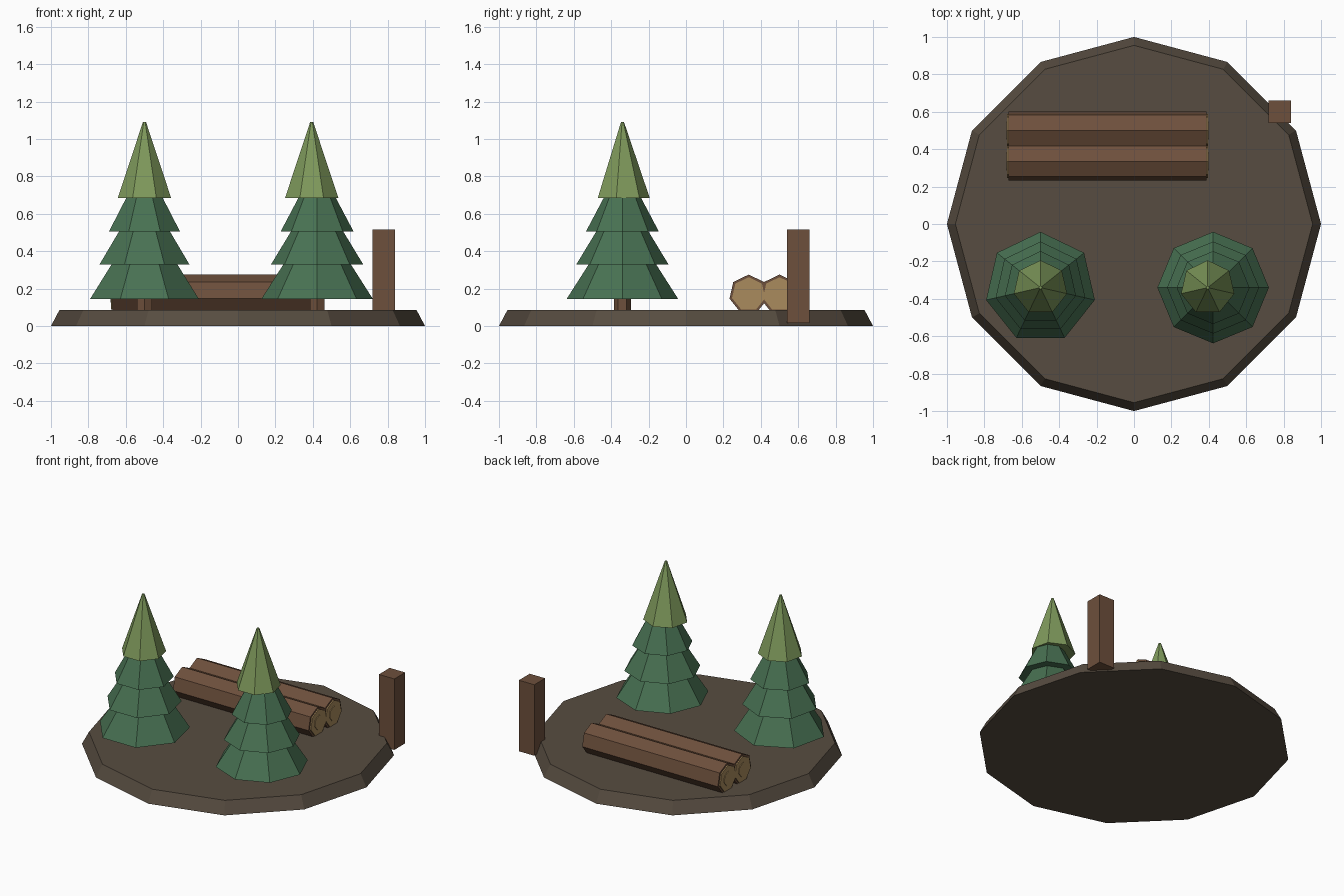
import bpy
from math import pi

old = bpy.data.objects.get("Cube")
if old:
    bpy.data.objects.remove(old, do_unlink=True)


def material(name, rgb):
    m = bpy.data.materials.new(name)
    m.use_nodes = True
    colour = (*rgb, 1)
    m.diffuse_color = colour
    m.node_tree.nodes["Principled BSDF"].inputs["Base Color"].default_value = colour
    return m


earth = material("earth", (0.095, 0.073, 0.052))
bark = material("bark", (0.155, 0.08, 0.045))
cut_wood = material("cut_wood", (0.40, 0.26, 0.11))
dark_green = material("dark_green", (0.065, 0.165, 0.085))
light_green = material("light_green", (0.21, 0.32, 0.105))


def finish(name, mat):
    ob = bpy.context.object
    ob.name = name
    ob.data.materials.append(mat)
    return ob


def cone(name, mat, sides, r1, r2, x, y, z1, z2, turn=0):
    """Upright faceted cone or frustum; turn 0 puts a corner towards +y."""
    bpy.ops.mesh.primitive_cone_add(vertices=sides, radius1=r1, radius2=r2, depth=z2 - z1,
                                    location=(x, y, (z1 + z2) / 2), rotation=(0, 0, turn))
    return finish(name, mat)


def bar(name, mat, radius, x1, x2, y, z):
    """Seven-sided bar along x with a corner on top."""
    bpy.ops.mesh.primitive_cylinder_add(vertices=7, radius=radius, depth=x2 - x1,
                                        location=((x1 + x2) / 2, y, z),
                                        rotation=(pi / 2, 0, pi / 2))
    return finish(name, mat)


# Ground slab
cone("ground", earth, 12, 1, 0.955, 0, 0, 0, 0.085)

# Trees: trunk, three skirts and a pale tip
TIERS = [(0.298, 0.18, 0.145, 0.33), (0.246, 0.14, 0.33, 0.505), (0.195, 0.10, 0.505, 0.685)]
for side, x, tip_x, sides in (("right", -0.5, -0.5, 7), ("left", 0.423, 0.394, 8)):
    cone(f"{side}_trunk", bark, 6, 0.045, 0.045, x, -0.34, 0.002, 0.16)
    for i, (r1, r2, z1, z2) in enumerate(TIERS):
        cone(f"{side}_branches_{i + 1}", dark_green, sides, r1, r2, x, -0.34, z1, z2)
    cone(f"{side}_tree_tip", light_green, 7, 0.146, 0.008, tip_x, -0.34, 0.685, 1.092)

# Pair of logs with pale stepped ends
for name, y in (("front", 0.335), ("back", 0.5)):
    bar(f"{name}_log", bark, 0.105, -0.67, 0.387, y, 0.17)
    bar(f"{name}_log_ends", cut_wood, 0.091, -0.678, 0.395, y, 0.17)
    bar(f"{name}_log_cores", cut_wood, 0.05, -0.682, 0.399, y, 0.17)

# Square post at the edge
bpy.ops.mesh.primitive_cube_add(size=1, location=(0.78, 0.6, 0.265))
finish("post", bark).scale = (0.12, 0.12, 0.5)
